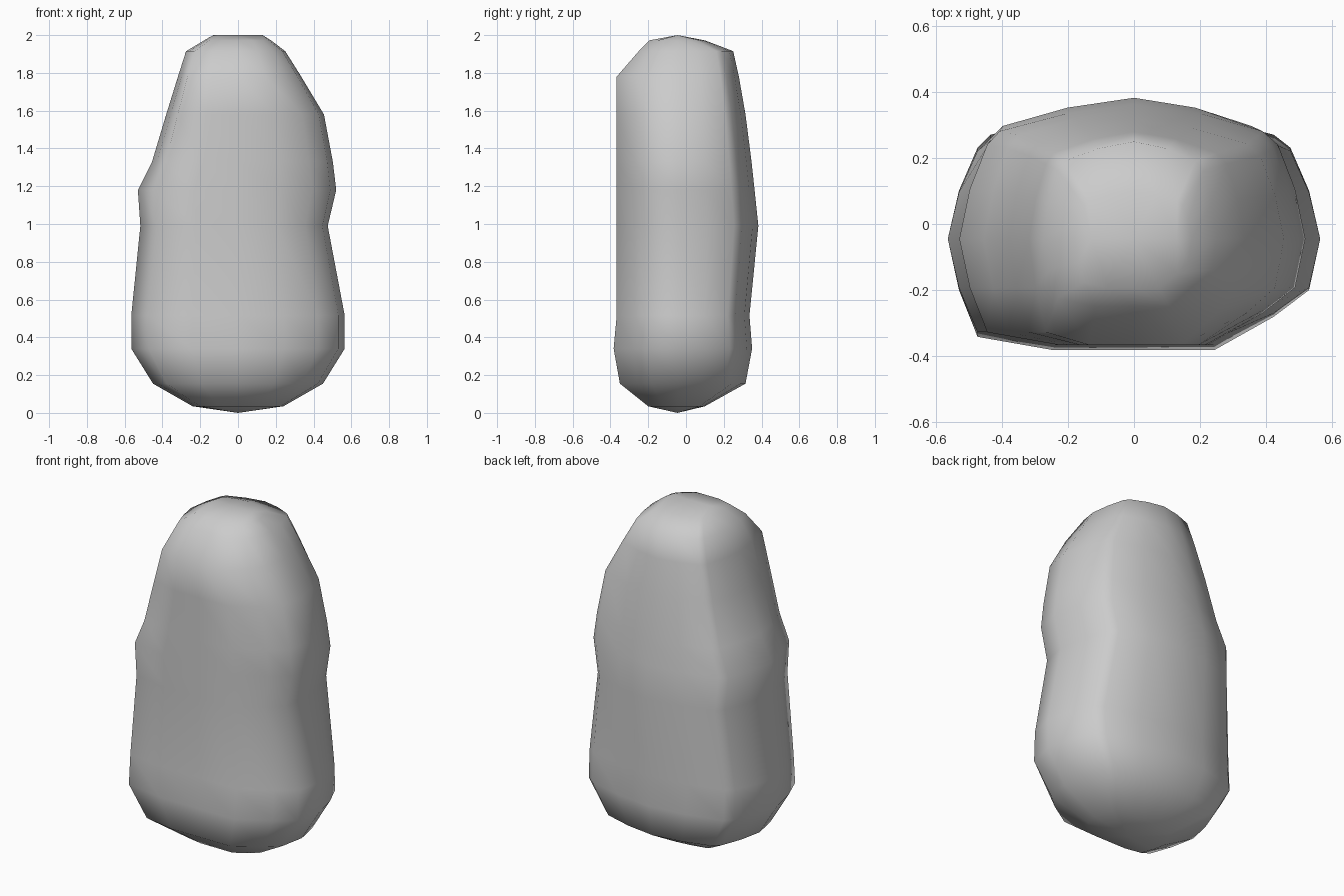
import bpy, bmesh

if "Cube" in bpy.data.objects:
    bpy.data.objects.remove(bpy.data.objects["Cube"])

CY = -0.045  # depth of the vertical axis

# Unit cross-section: front-right corner is cut, front-left is squarer
SECTION = [(0, 1), (.39, .93), (.75, .8), (.84, .7), (.94, .37), (1, 0),
           (.94, -.46), (.75, -.7), (.43, -1), (0, -1), (-.43, -1),
           (-.84, -.88), (-.94, -.46), (-1, 0), (-.94, .37), (-.84, .7),
           (-.77, .8), (-.39, .93)]

# Levels: z, left x, right x, front y, back y
LEVELS = [(.035, .24, .24, -.20, .10),
          (.155, .45, .45, -.35, .315),
          (.34, .565, .565, -.383, .35),
          (.515, .565, .565, -.367, .336),
          (.99, .517, .475, -.367, .383),
          (1.18, .53, .52, -.367, .363),
          (1.33, .455, .502, -.367, .347),
          (1.58, .38, .455, -.367, .315),
          (1.78, .318, .335, -.367, .28),
          (1.915, .275, .25, -.25, .25),
          (1.972, .18, .175, -.195, .10)]


def ring(bm, z, left, right, front, back):
    return [bm.verts.new((x * (right if x > 0 else left),
                          CY + y * (back - CY if y > 0 else CY - front), z))
            for x, y in SECTION]


# Lumpy stone body, lofted through the levels
bm = bmesh.new()
rings = [ring(bm, *lv) for lv in LEVELS]
n = len(SECTION)
for a, b in zip(rings, rings[1:]):
    for i in range(n):
        j = (i + 1) % n
        bm.faces.new((a[i], a[j], b[j], b[i]))

# Pointed underside
tip = bm.verts.new((0, CY, 0))
for i in range(n):
    bm.faces.new((rings[0][i], rings[0][(i + 1) % n], tip))

# Short ridge on top
ridge = [bm.verts.new((x, CY, 2)) for x in (-.13, 0, .13)]
pick = [ridge[0 if x < -.6 else 2 if x > .6 else 1] for x, y in SECTION]
for i in range(n):
    j = (i + 1) % n
    vs = [rings[-1][i], rings[-1][j], pick[j]]
    if pick[i] is not pick[j]:
        vs.append(pick[i])
    bm.faces.new(vs)

bmesh.ops.recalc_face_normals(bm, faces=bm.faces)
for f in bm.faces:
    f.smooth = True
me = bpy.data.meshes.new("stone")
bm.to_mesh(me)
bm.free()
bpy.context.collection.objects.link(bpy.data.objects.new("stone", me))
